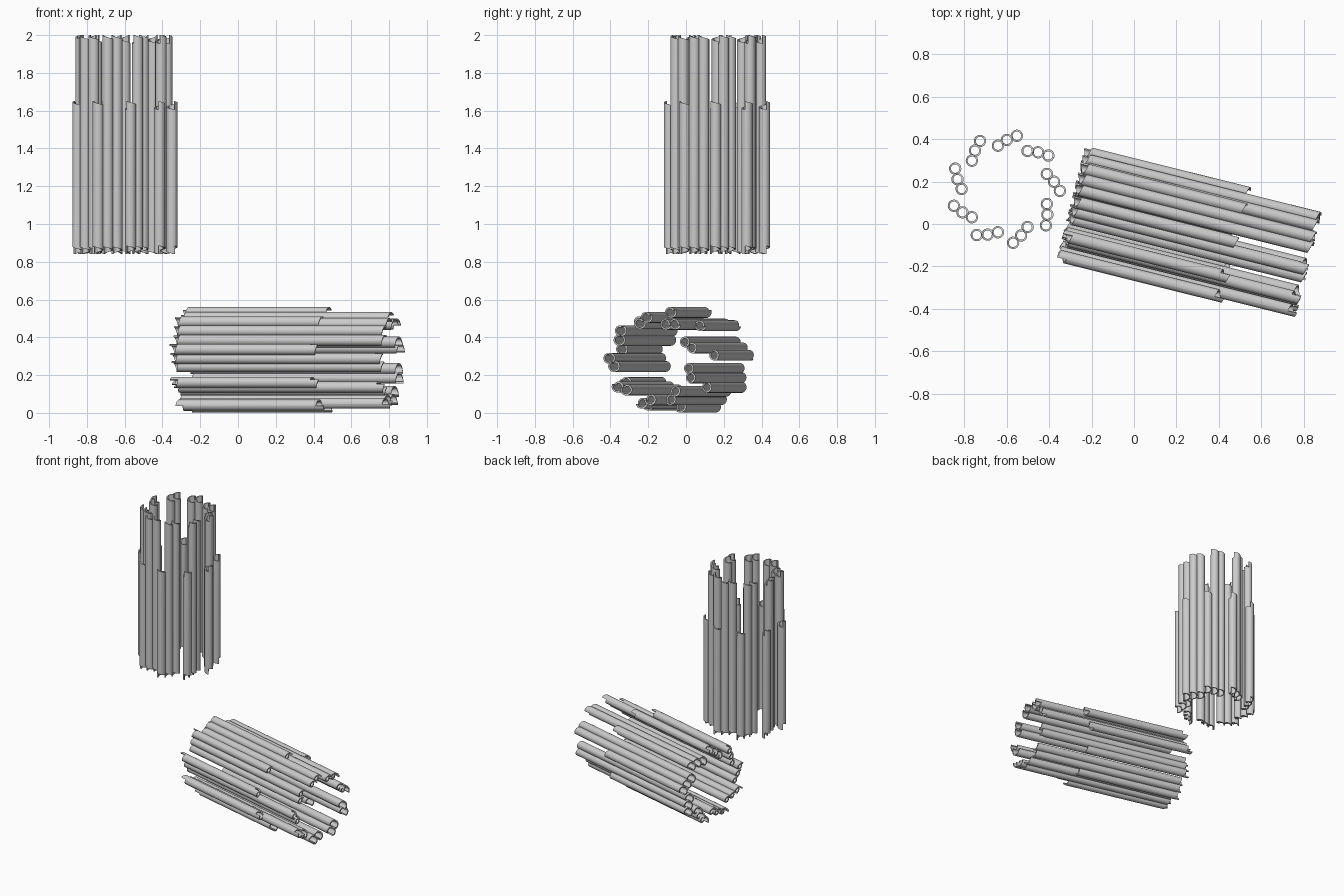
import bpy, bmesh
from math import sin, cos, pi, radians
from mathutils import Matrix, Vector

if "Cube" in bpy.data.objects:
    bpy.data.objects.remove(bpy.data.objects["Cube"])

LENGTH, SHORT = 1.16, 0.81      # full tubes and the shorter outer tube
R_OUT, R_IN = 0.029, 0.020      # tube wall
PITCH = 0.045                   # helical step of the tube ends
SIDES = 24
# radius from barrel axis, angle within the triplet, tube length
TUBES = [(0.207, 0, LENGTH), (0.231, -11.5, LENGTH), (0.256, -22, SHORT)]


def add_tube(bm, cx, cy, length, seam):
    """Hollow tube whose two ends wind as one helical turn with a step at the seam."""
    cols = []
    for i in range(SIDES + 1):
        a = seam + 2 * pi * i / SIDES
        lift = PITCH * (1 - i / SIDES)
        top, bottom = length - PITCH + lift, lift
        ring = [(R_OUT, bottom), (R_OUT, top), (R_IN, top), (R_IN, bottom)]
        cols.append([bm.verts.new((cx + r * cos(a), cy + r * sin(a), z)) for r, z in ring])
    for p, q in zip(cols, cols[1:]):
        for k in range(4):
            n = (k + 1) % 4
            bm.faces.new((p[k], q[k], q[n], p[n]))
    bm.faces.new(cols[0])
    bm.faces.new(reversed(cols[-1]))


# One triplet of side-by-side tubes, shared by every copy
bm = bmesh.new()
for radius, deg, length in TUBES:
    a = radians(deg)
    add_tube(bm, radius * cos(a), radius * sin(a), length, radians(-80))
bmesh.ops.recalc_face_normals(bm, faces=bm.faces)
mesh = bpy.data.meshes.new("tube_triplet")
bm.to_mesh(mesh)
bm.free()
for p in mesh.polygons:
    p.use_smooth = True
mesh.set_sharp_from_angle(angle=radians(35))


def barrel(name, frame, start):
    """Ring of nine triplets around the frame's z axis."""
    for k in range(9):
        ob = bpy.data.objects.new(f"{name}_triplet_{k + 1}", mesh)
        bpy.context.collection.objects.link(ob)
        ob.matrix_world = frame @ Matrix.Rotation(radians(start + 40 * k), 4, 'Z')


# Upright barrel
barrel("upright_barrel", Matrix.Translation((-0.605, 0.165, 0.84)), 20)

# Lying barrel: axis horizontal, turned 14 degrees from x
t = radians(14)
axis = Vector((cos(t), -sin(t), 0))
side = Vector((sin(t), cos(t), 0))
up = Vector((0, 0, 1))
base = Vector((0.263, -0.047, 0.276)) - axis * LENGTH / 2
frame = Matrix.Translation(base) @ Matrix((side, up, axis)).transposed().to_4x4()
barrel("lying_barrel", frame, -11.5)
